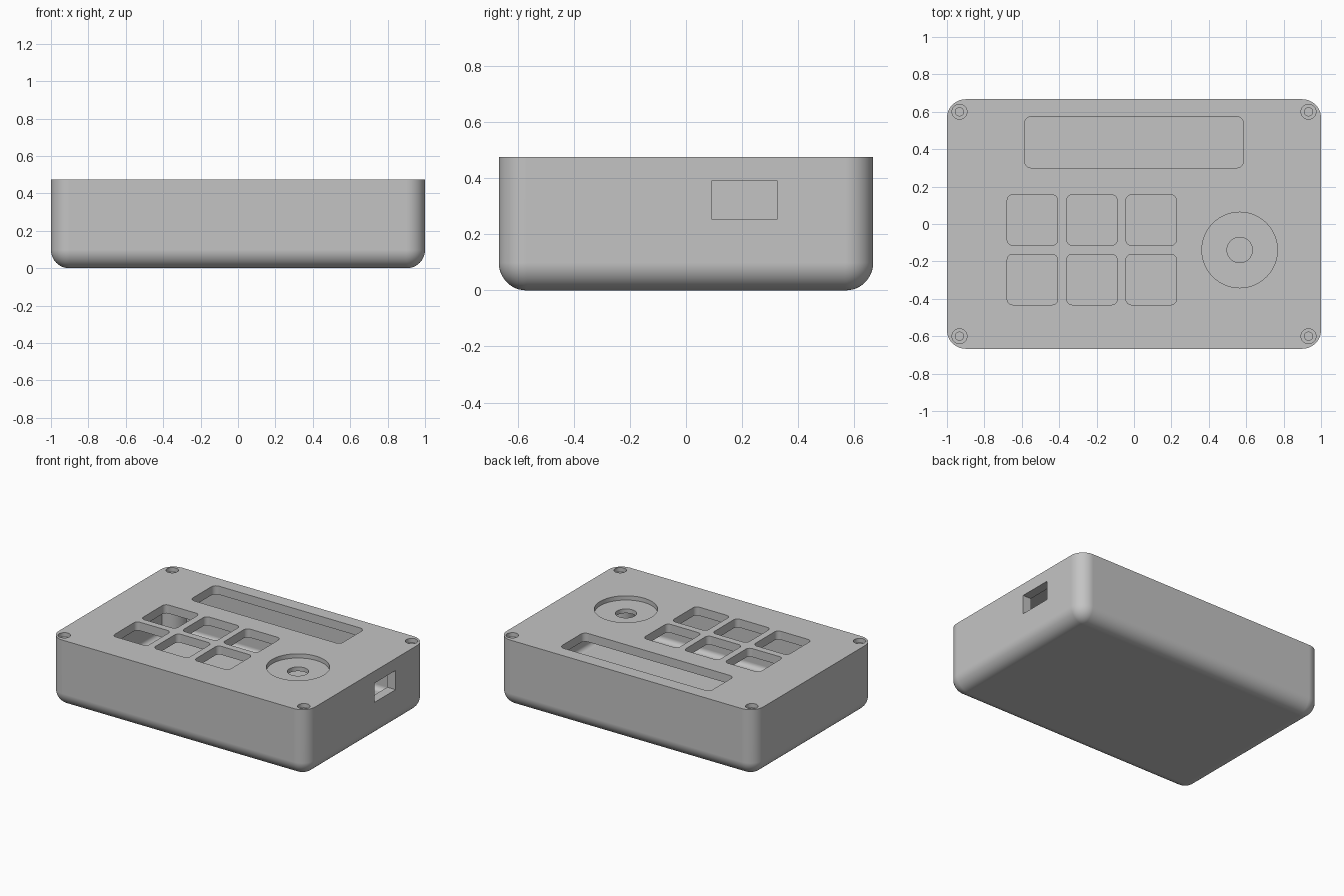
import bpy, bmesh
from math import sin, cos, pi

if "Cube" in bpy.data.objects:
    bpy.data.objects.remove(bpy.data.objects["Cube"], do_unlink=True)

W, D, H = 2.0, 1.334, 0.475      # outer size
WALL, LID = 0.065, 0.06          # shell thicknesses

grey = bpy.data.materials.new("plain grey")
grey.use_nodes = True
grey.diffuse_color = (0.55, 0.55, 0.55, 1)
grey.node_tree.nodes["Principled BSDF"].inputs["Base Color"].default_value = (0.55, 0.55, 0.55, 1)


def outline(w, d, r, steps):
    """Points of a rounded rectangle, counterclockwise."""
    pts = []
    for k, (sx, sy) in enumerate([(1, 1), (-1, 1), (-1, -1), (1, -1)]):
        for i in range(steps + 1):
            a = (k + i / steps) * pi / 2
            pts.append((sx * (w / 2 - r) + r * cos(a), sy * (d / 2 - r) + r * sin(a)))
    return pts


def block(name, center, size, z0, z1, r, fillet=0.0, steps=8):
    """Upright rounded block, optionally with a filleted bottom edge."""
    rings = [(0.0, z0), (0.0, z1)]
    if fillet:
        rings = [(fillet * (1 - sin(i / steps * pi / 2)), z0 + fillet * (1 - cos(i / steps * pi / 2)))
                 for i in range(steps + 1)] + [(0.0, z1)]
    bm = bmesh.new()
    loops = []
    for inset, z in rings:
        pts = outline(size[0] - 2 * inset, size[1] - 2 * inset, r - inset, steps)
        loops.append([bm.verts.new((center[0] + x, center[1] + y, z)) for x, y in pts])
    n = len(loops[0])
    for low, high in zip(loops, loops[1:]):
        for i in range(n):
            j = (i + 1) % n
            bm.faces.new((low[i], low[j], high[j], high[i]))
    bm.faces.new(loops[0][::-1])
    bm.faces.new(loops[-1])
    bmesh.ops.remove_doubles(bm, verts=bm.verts, dist=1e-5)
    bmesh.ops.recalc_face_normals(bm, faces=bm.faces)
    mesh = bpy.data.meshes.new(name)
    bm.to_mesh(mesh)
    bm.free()
    mesh.materials.append(grey)
    ob = bpy.data.objects.new(name, mesh)
    bpy.context.collection.objects.link(ob)
    return ob


def disc(name, center, r, z0, z1):
    return block(name, center, (2 * r, 2 * r), z0, z1, r, steps=12)


def cut(target, cutters):
    """Subtract the cutters, then discard them."""
    for c in cutters:
        mod = target.modifiers.new("cut", 'BOOLEAN')
        mod.operation, mod.solver, mod.object = 'DIFFERENCE', 'EXACT', c
    graph = bpy.context.evaluated_depsgraph_get()
    mesh = bpy.data.meshes.new_from_object(target.evaluated_get(graph))
    target.modifiers.clear()
    target.data = mesh
    for c in cutters:
        bpy.data.objects.remove(c, do_unlink=True)


# Hollow shell
case = block("enclosure", (0, 0), (W, D), 0, H, 0.1, fillet=0.098, steps=12)
cavity = block("cavity", (0, 0), (W - 2 * WALL, D - 2 * WALL), WALL, H - LID, 0.035, fillet=0.033)

# Corner screw posts are left standing inside the cavity
corners = [(sx * 0.933, sy * 0.6) for sx in (-1, 1) for sy in (-1, 1)]
cut(cavity, [disc("post", c, 0.11, -0.1, 0.6) for c in corners])
cut(case, [cavity])

# Display window and six key openings
top = H + 0.1
openings = [block("display_window", (0, 0.437), (1.17, 0.273), 0.35, top, 0.035)]
for x in (-0.543, -0.225, 0.092):
    for y in (0.021, -0.297):
        openings.append(block("key_opening", (x, y), (0.27, 0.27), 0.35, top, 0.03))

# Dial recess with shaft hole
dial = (0.565, -0.139)
openings.append(block("dial_recess", dial, (0.404, 0.404), H - 0.03, top, 0.202, steps=16))
openings.append(disc("shaft_hole", dial, 0.068, 0.35, top))

# Counterbored screw holes
for c in corners:
    openings.append(disc("screw_bore", c, 0.022, 0.15, top))
    openings.append(disc("screw_head_recess", c, 0.04, H - 0.03, top))

# Cable port in the right-hand wall
port = block("cable_port", (1.0, 0.208), (0.3, 0.236), 0.255, 0.39, 0.0005, steps=1)
cut(case, openings + [port])

# Smooth fillets, crisp edges
bpy.ops.object.select_all(action='DESELECT')
case.select_set(True)
bpy.context.view_layer.objects.active = case
bpy.ops.object.shade_smooth_by_angle(angle=pi / 6)
weighted = case.modifiers.new("weighted normals", 'WEIGHTED_NORMAL')
weighted.keep_sharp = True
